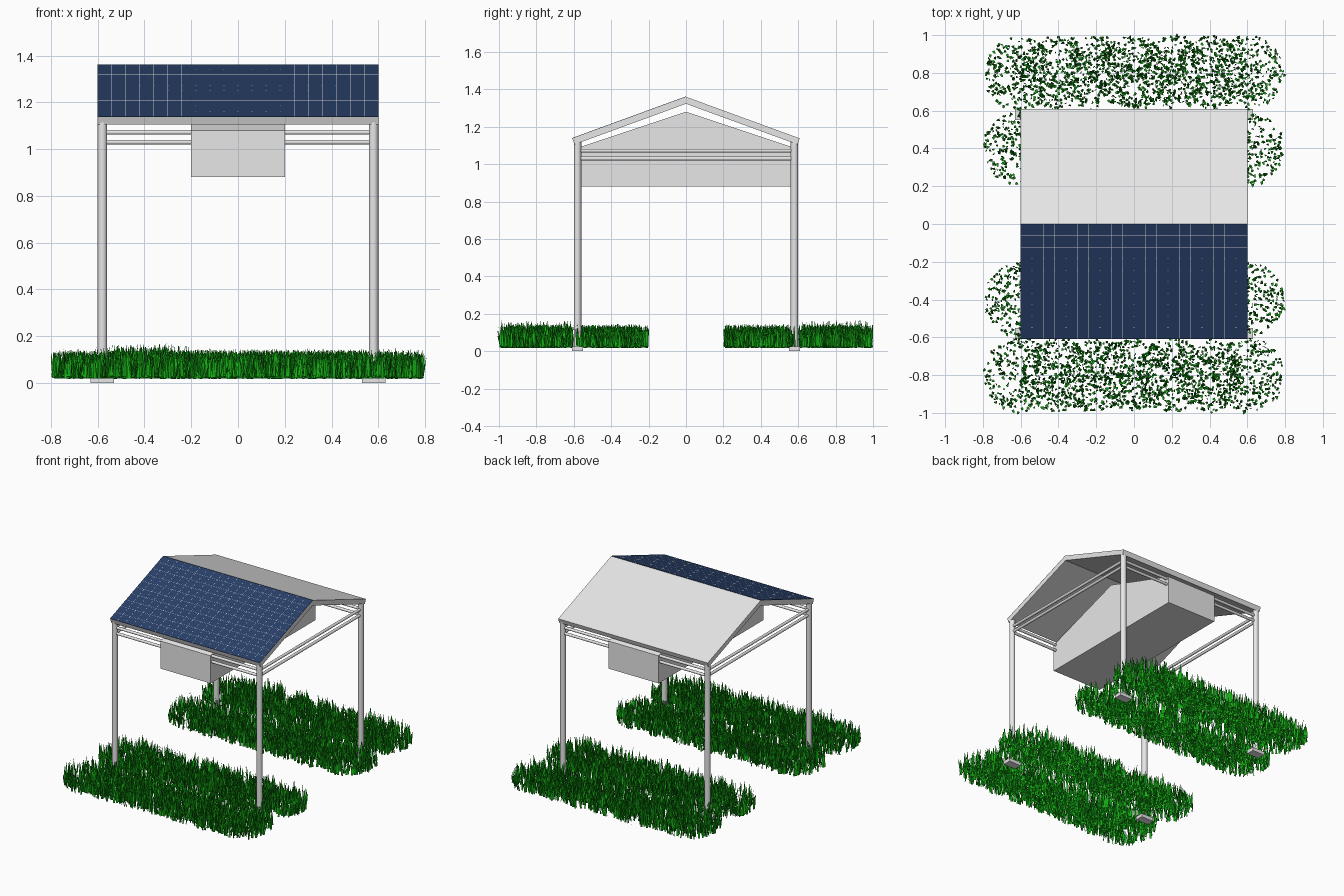
import bpy, bmesh, math, random
from mathutils import Vector

if "Cube" in bpy.data.objects:
    bpy.data.objects.remove(bpy.data.objects["Cube"])

random.seed(4)


def material(name, rgb):
    m = bpy.data.materials.new(name)
    m.diffuse_color = (*rgb, 1)
    m.use_nodes = True
    m.node_tree.nodes["Principled BSDF"].inputs["Base Color"].default_value = m.diffuse_color
    return m


GREY = material("light_grey", (0.8, 0.8, 0.8))
BLUE = material("panel_blue", (0.021, 0.05, 0.138))
GREEN = material("grass_green", (0.008, 0.42, 0.008))


def add_object(name, bm, mat):
    mesh = bpy.data.meshes.new(name)
    bm.to_mesh(mesh)
    bm.free()
    mesh.materials.append(mat)
    ob = bpy.data.objects.new(name, mesh)
    bpy.context.collection.objects.link(ob)
    return ob


def prism(name, profile, x0, x1, mat):
    """Extrude a closed (y, z) profile along x."""
    bm = bmesh.new()
    face = bm.faces.new([bm.verts.new((x0, y, z)) for y, z in profile])
    ext = bmesh.ops.extrude_face_region(bm, geom=[face])
    moved = [v for v in ext["geom"] if isinstance(v, bmesh.types.BMVert)]
    bmesh.ops.translate(bm, verts=moved, vec=(x1 - x0, 0, 0))
    bmesh.ops.recalc_face_normals(bm, faces=bm.faces)
    return add_object(name, bm, mat)


def rod(name, a, b, radius, sides):
    """Smooth cylinder from a to b."""
    a, b = Vector(a), Vector(b)
    bm = bmesh.new()
    bmesh.ops.create_cone(bm, cap_ends=True, segments=sides, radius1=radius,
                          radius2=radius, depth=(b - a).length)
    for f in bm.faces:
        f.smooth = len(f.verts) == 4
    ob = add_object(name, bm, GREY)
    ob.rotation_mode = 'QUATERNION'
    ob.rotation_quaternion = (b - a).to_track_quat('Z', 'Y')
    ob.location = (a + b) / 2
    return ob


# Roof: two tilted slabs meeting at the ridge, panel on the front slope
EAVE, RIDGE = Vector((0.608, 1.138)), Vector((0, 1.36))
slope = (EAVE - RIDGE).normalized()
normal = Vector((-slope.y, slope.x))
inner = EAVE - normal * 0.035
inner_ridge = (0, RIDGE.y - 0.035 / normal.y)
for side, label in ((-1, "front"), (1, "back")):
    pts = [EAVE, RIDGE, inner_ridge, inner]
    prism(label + "_roof_slab", [(side * p[0], p[1]) for p in pts], -0.6, 0.6, GREY)
up = normal * 0.002
prism("roof_panel", [(-p[0], p[1]) for p in (EAVE, RIDGE, RIDGE + up, EAVE + up)],
      -0.6, 0.6, BLUE)

# Hairline seams between the panel cells, with a small diamond at each crossing
LENGTH, COLS, ROWS, W = (EAVE - RIDGE).length, 20, 10, 0.0006
bm = bmesh.new()


def seam_face(points):
    """Face on the panel from (x, distance down the slope) points."""
    corners = []
    for x, d in points:
        q = RIDGE + slope * d + normal * 0.0028
        corners.append(bm.verts.new((x, -q.x, q.y)))
    bm.faces.new(corners)


xs = [-0.6 + 1.2 * i / COLS for i in range(1, COLS)]
ds = [LENGTH * j / ROWS for j in range(1, ROWS)]
for x in xs:
    seam_face([(x - W, LENGTH), (x + W, LENGTH), (x + W, 0), (x - W, 0)])
for d in ds:
    seam_face([(-0.6, d + W), (0.6, d + W), (0.6, d - W), (-0.6, d - W)])
    for x in xs:
        seam_face([(x, d + 0.003), (x + 0.003, d), (x, d - 0.003), (x - 0.003, d)])
add_object("panel_seams", bm, GREY)

# Hanging gabled body under the roof
prism("gabled_body", [(-0.6, 0.88), (0.6, 0.88), (0.6, 1.08), (0, 1.28), (-0.6, 1.08)],
      -0.2, 0.2, GREY)

# Posts and their foot plates
P = 0.58
for sx, xn in ((-1, "left"), (1, "right")):
    for sy, yn in ((-1, "front"), (1, "back")):
        rod(f"{yn}_{xn}_post", (sx * P, sy * P, 0.02), (sx * P, sy * P, 1.122), 0.02, 24)
        y = sy * P
        prism(f"{yn}_{xn}_foot", [(y - 0.03, 0), (y + 0.03, 0), (y + 0.03, 0.025), (y - 0.03, 0.025)],
              sx * P - 0.05, sx * P + 0.05, GREY)

# Double rails on all four sides
for z, level in ((1.03, "lower"), (1.072, "upper")):
    for s, yn, xn in ((-1, "front", "left"), (1, "back", "right")):
        rod(f"{yn}_{level}_rail", (-P, s * P, z), (P, s * P, z), 0.01, 16)
        rod(f"{xn}_{level}_rail", (s * P, -P, z), (s * P, P, z), 0.01, 16)


def blade(bm, x, y, height):
    """One tapered, slightly leaning grass blade."""
    a = random.uniform(0, math.tau)
    side = Vector((math.cos(a), math.sin(a), 0)) * 0.007
    lean = Vector((-math.sin(a), math.cos(a), 0)) * random.uniform(0.004, 0.022)
    root = Vector((x, y, random.uniform(0.018, 0.03)))
    mid = root + lean * 0.6 + Vector((0, 0, height * 0.6))
    tip = root + lean + Vector((0, 0, height))
    v = [bm.verts.new(p) for p in
         (root - side, root + side, mid + side * 0.8, mid - side * 0.8, tip)]
    bm.faces.new(v[:4])
    bm.faces.new((v[3], v[2], v[4]))


# Grass beds: rows of overlapping round tufts in front and behind
for s, label in ((-1, "front"), (1, "back")):
    bm = bmesh.new()
    for row in (0.4, 0.8):
        for i in range(-3, 4):
            tall = 1.2 if (row == 0.8 and i == -2) else 1.0
            for _ in range(330):
                r, t = 0.194 * math.sqrt(random.random()), random.uniform(0, math.tau)
                blade(bm, i * 0.2 + r * math.cos(t), s * row + r * math.sin(t),
                      tall * random.uniform(0.05, 0.12))
    add_object(label + "_grass_bed", bm, GREEN)
